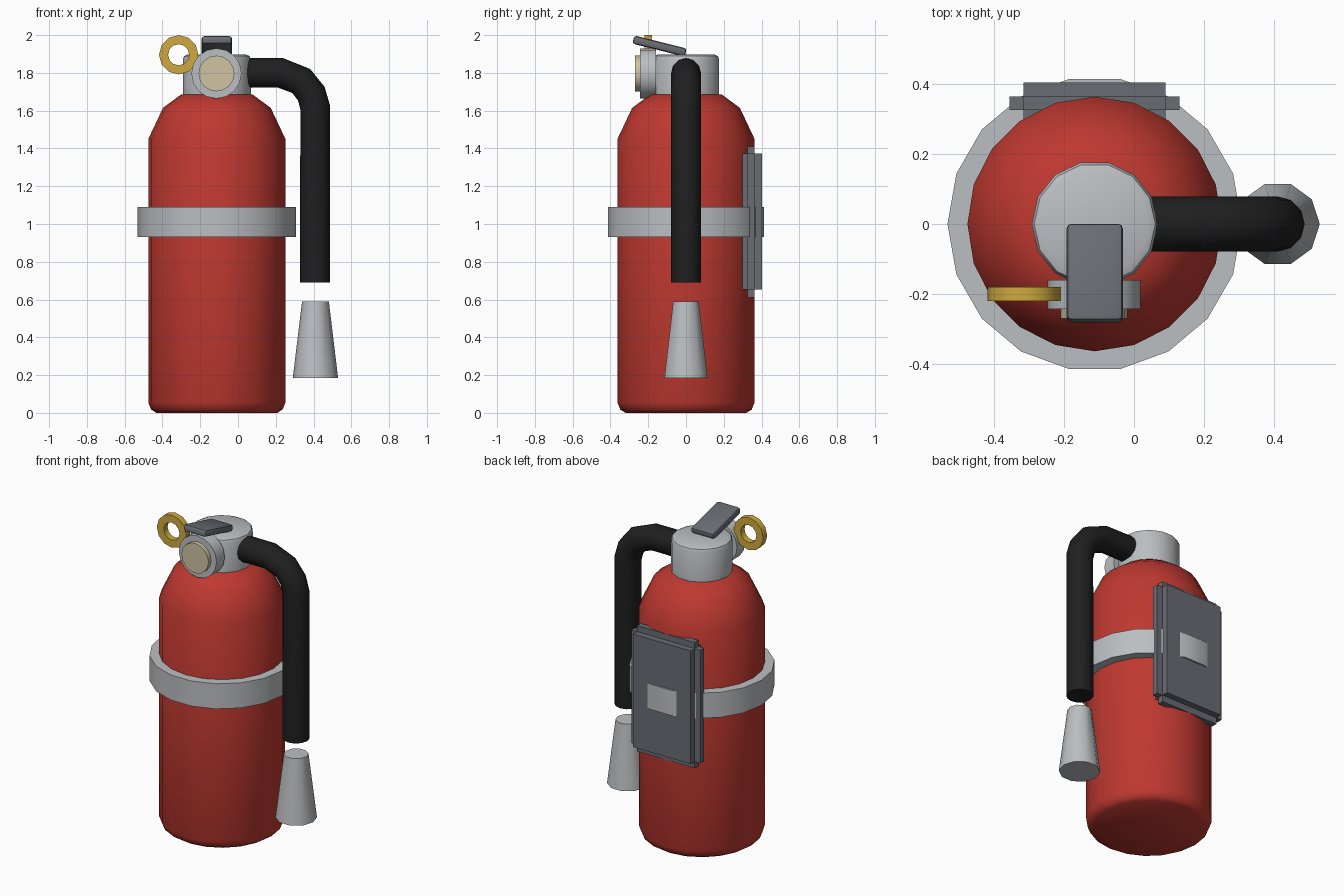
import bpy, bmesh, math
from mathutils import Matrix, Vector

if "Cube" in bpy.data.objects:
    bpy.data.objects.remove(bpy.data.objects["Cube"])

BODY_X = -0.112


def material(name, rgb):
    m = bpy.data.materials.new(name)
    m.use_nodes = True
    m.diffuse_color = (*rgb, 1)
    m.node_tree.nodes["Principled BSDF"].inputs["Base Color"].default_value = (*rgb, 1)
    return m


red = material("red paint", (0.52, 0.04, 0.03))
silver = material("light grey metal", (0.50, 0.52, 0.54))
dark = material("dark grey metal", (0.14, 0.15, 0.17))
black = material("black rubber", (0.014, 0.014, 0.014))
brass = material("yellow brass", (0.62, 0.40, 0.05))
cream = material("cream dial", (0.62, 0.55, 0.36))


def finish(ob, mat, smooth=True):
    ob.data.materials.append(mat)
    bpy.ops.object.select_all(action="DESELECT")
    ob.select_set(True)
    bpy.context.view_layer.objects.active = ob
    if smooth:
        bpy.ops.object.shade_smooth_by_angle(angle=math.radians(38))
    return ob


def add(name, bm, mat, smooth=True):
    bmesh.ops.recalc_face_normals(bm, faces=bm.faces)
    me = bpy.data.meshes.new(name)
    bm.to_mesh(me)
    bm.free()
    ob = bpy.data.objects.new(name, me)
    bpy.context.collection.objects.link(ob)
    return finish(ob, mat, smooth)


def lathe(name, profile, sides, centre, mat, facing_front=False, closed=False):
    """Spin (radius, height) points; capped unless the profile is a closed loop."""
    bm = bmesh.new()
    rings = []
    for r, h in profile:
        angles = [math.tau * i / sides for i in range(sides)]
        rings.append([bm.verts.new((r * math.cos(a), r * math.sin(a), h)) for a in angles])
    pairs = list(zip(rings, rings[1:]))
    if closed:
        pairs.append((rings[-1], rings[0]))
    else:
        bm.faces.new(rings[0][::-1])
        bm.faces.new(rings[-1])
    for low, high in pairs:
        for i in range(sides):
            j = (i + 1) % sides
            bm.faces.new((low[i], low[j], high[j], high[i]))
    turn = Matrix.Rotation(math.pi / 2, 4, "X") if facing_front else Matrix()
    bm.transform(Matrix.Translation(centre) @ turn)
    return add(name, bm, mat)


def box(bm, low, high):
    low, high = Vector(low), Vector(high)
    m = Matrix.Translation((low + high) / 2) @ Matrix.Diagonal((*(high - low), 1))
    bmesh.ops.create_cube(bm, size=1, matrix=m)


# Tank, strap and valve head
lathe("tank", [(0.32, 0), (0.348, 0.018), (0.363, 0.055), (0.363, 1.45),
               (0.285, 1.615), (0.19, 1.685)], 20, (BODY_X, 0, 0), red)
lathe("strap", [(0.42, 0.93), (0.42, 1.09)], 18, (BODY_X, 0, 0), silver)
lathe("valve_head", [(0.18, 1.67), (0.18, 1.872), (0.173, 1.889), (0.155, 1.897)],
      14, (BODY_X, 0, 0), silver)

# Pressure gauge on the front of the valve
lathe("gauge_case", [(0.133, 0.16), (0.133, 0.243)], 16, (BODY_X - 0.002, 0, 1.797), silver, True)
lathe("gauge_dial", [(0.095, 0.24), (0.095, 0.27)], 16, (BODY_X - 0.002, 0, 1.797), cream, True)

# Safety pin ring
lathe("pin_ring", [(0.056, 0.18), (0.104, 0.18), (0.104, 0.22), (0.056, 0.22)],
      12, (-0.314, 0, 1.896), brass, True, closed=True)

# Tilted squeeze lever
bm = bmesh.new()
box(bm, (-0.08, -0.143, -0.022), (0.08, 0.143, 0.022))
bmesh.ops.bevel(bm, geom=bm.edges[:], offset=0.014, segments=2, profile=0.5, affect="EDGES")
bm.transform(Matrix.Translation((BODY_X, -0.14, 1.942)) @ Matrix.Rotation(math.radians(-14), 4, "X"))
add("lever", bm, dark)

# Hose, bent over and hanging at the side
curve = bpy.data.curves.new("hose", "CURVE")
curve.dimensions = "3D"
curve.bevel_depth = 0.079
curve.bevel_resolution = 4
curve.use_fill_caps = True
path = [(0.03, 1.80), (0.225, 1.80), (0.335, 1.757), (0.388, 1.69), (0.408, 1.62), (0.408, 0.69)]
spline = curve.splines.new("POLY")
spline.points.add(len(path) - 1)
for point, (x, z) in zip(spline.points, path):
    point.co = (x, 0, z, 1)
hose = bpy.data.objects.new("hose", curve)
bpy.context.collection.objects.link(hose)
bpy.ops.object.select_all(action="DESELECT")
hose.select_set(True)
bpy.context.view_layer.objects.active = hose
bpy.ops.object.convert(target="MESH")
hose = bpy.context.view_layer.objects.active
hose.data.materials.clear()
finish(hose, black)

# Discharge horn below the hose
lathe("horn", [(0.12, 0.185), (0.071, 0.59)], 10, (0.41, 0, 0), silver)

# Wall bracket: a block with a square notch along every edge
outer = [(-0.355, 0.13), (0.30, 0.403), (0.61, 1.41)]
inner = [(-0.315, 0.09), (0.325, 0.363), (0.652, 1.372)]
bm = bmesh.new()
for axis in range(3):
    spans = [outer[i] if i == axis else inner[i] for i in range(3)]
    box(bm, [s[0] for s in spans], [s[1] for s in spans])
add("wall_bracket", bm, dark, smooth=False)
